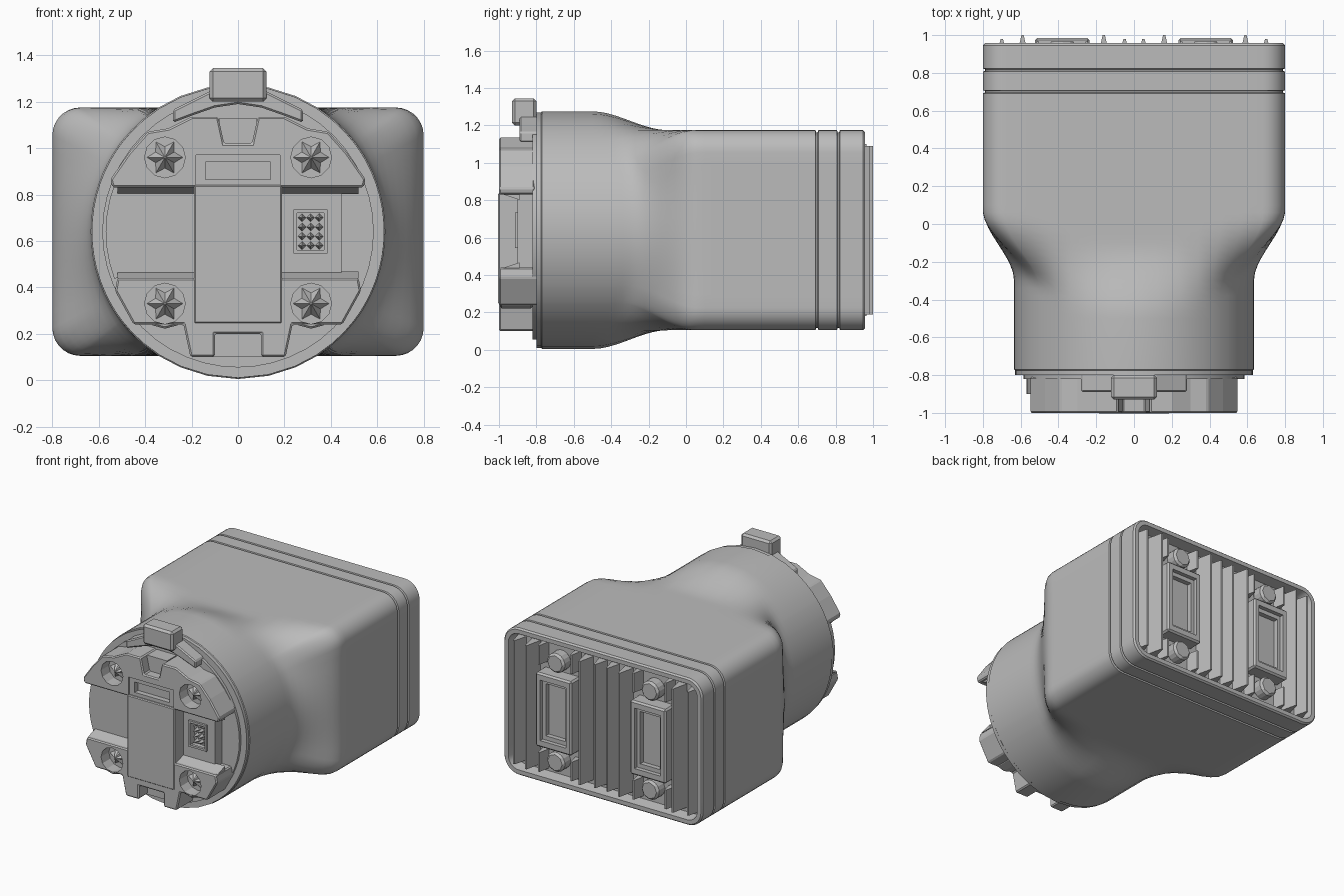
import bpy, bmesh
from math import sin, cos, pi, hypot, atan2

if "Cube" in bpy.data.objects:
    bpy.data.objects.remove(bpy.data.objects["Cube"])

GREY = (0.5, 0.5, 0.5, 1)
grey = bpy.data.materials.new("housing grey")
grey.use_nodes = True
grey.diffuse_color = GREY
grey.node_tree.nodes["Principled BSDF"].inputs["Base Color"].default_value = GREY
CZ = 0.64   # height of the main axis


def finish(name, bm, bevel=0.0, smooth=False):
    bmesh.ops.recalc_face_normals(bm, faces=bm.faces)
    mesh = bpy.data.meshes.new(name)
    bm.to_mesh(mesh)
    bm.free()
    mesh.materials.append(grey)
    ob = bpy.data.objects.new(name, mesh)
    bpy.context.collection.objects.link(ob)
    bpy.ops.object.select_all(action='DESELECT')
    ob.select_set(True)
    bpy.context.view_layer.objects.active = ob
    if bevel:
        mod = ob.modifiers.new("edge", 'BEVEL')
        mod.width, mod.segments = bevel, 1
        bpy.ops.object.modifier_apply(modifier=mod.name)
    if smooth:
        bpy.ops.object.shade_smooth_by_angle(angle=0.5)
    return ob


def loft(name, rings, bevel=0.0, smooth=False):
    """Skin matching closed rings of points and cap both ends."""
    bm = bmesh.new()
    rows = [[bm.verts.new(p) for p in ring] for ring in rings]
    n = len(rows[0])
    for a, b in zip(rows, rows[1:]):
        for i in range(n):
            j = (i + 1) % n
            bm.faces.new((a[i], a[j], b[j], b[i]))
    bm.faces.new(rows[0])
    bm.faces.new(rows[-1])
    return finish(name, bm, bevel, smooth)


def prism(name, pts, y0, y1, bevel=0.0, smooth=False):
    return loft(name, [[(x, y, z) for x, z in pts] for y in (y0, y1)], bevel, smooth)


def rect(x0, x1, z0, z1):
    return [(x0, z0), (x1, z0), (x1, z1), (x0, z1)]


def circle(x, z, r, n=48):
    return [(x + r * cos(2 * pi * i / n), z + r * sin(2 * pi * i / n)) for i in range(n)]


def mirrored(half):
    return half + [(-x, z) for x, z in reversed(half)]


def cut(ob, pts, y0, y1):
    tool = prism("cutter", pts, y0, y1)
    tool.hide_render = True
    mod = ob.modifiers.new("cut", 'BOOLEAN')
    mod.operation, mod.solver, mod.object = 'DIFFERENCE', 'EXACT', tool
    bpy.context.view_layer.objects.active = ob
    bpy.ops.object.modifier_apply(modifier=mod.name)
    bpy.data.objects.remove(tool)


def rounded(hx, hz, r, seg=7, edge=12):
    """Rounded rectangle about the axis, with subdivided sides."""
    pts = []
    corners = [(1, 1), (-1, 1), (-1, -1), (1, -1)]
    for k, (sx, sz) in enumerate(corners):
        for i in range(seg + 1):
            a = (k + i / seg) * pi / 2
            pts.append((sx * (hx - r) + r * cos(a), sz * (hz - r) + r * sin(a)))
        nx, nz = corners[(k + 1) % 4]
        a = (k + 1) * pi / 2
        end = (nx * (hx - r) + r * cos(a), nz * (hz - r) + r * sin(a))
        start = pts[-1]
        for i in range(1, edge):
            t = i / edge
            pts.append(tuple(s + (e - s) * t for s, e in zip(start, end)))
    return pts


def ease(t):
    t = min(max(t, 0), 1)
    return t * t * (3 - 2 * t)


# Housing: round neck flowing into a rounded box with a recessed back
box = rounded(0.8, 0.535, 0.12)


def blend_ring(y, r=0.635):
    ring = []
    for x, z in box:
        d = hypot(x, z)
        side = abs(x) / d
        w = ease((side - 0.3) / 0.7)
        t = ease((y + 0.5 - 0.2 * w) / (0.4 - 0.02 * w))
        k = (r / d) * (1 - t) + t
        ring.append((x * k, y, CZ + z * k))
    return ring


def box_ring(y, inset=0.0):
    return [(x, y, CZ + z) for x, z in rounded(0.8 - inset, 0.535 - inset, 0.12 - inset)]


rings = [blend_ring(-0.8, 0.63), blend_ring(-0.775, 0.63), blend_ring(-0.77)]
rings += [blend_ring(-0.5 + 0.04 * i) for i in range(17)]
for y in (0.7, 0.815):
    rings += [box_ring(y - 0.008), box_ring(y - 0.004, 0.012),
              box_ring(y + 0.004, 0.012), box_ring(y + 0.008)]
rings += [box_ring(0.945), box_ring(0.957, 0.01), box_ring(0.957, 0.04), box_ring(0.88, 0.055)]
loft("housing", rings, smooth=True)

# Cooling fins on the back


def fin(x, tip, z0, z1, half=0.035):
    section = [(x - half, 0.87), (x + half, 0.87), (x + 0.006, tip), (x - 0.006, tip)]
    loft("cooling_fin", [[(px, py, z) for px, py in section] for z in (z0, z1)])


for s in (-1, 1):
    for x, tip in ((0.05, 0.98), (0.16, 1.0), (0.59, 1.0), (0.7, 0.98)):
        fin(s * x, tip, 0.19, 1.09)
    for x in (0.25, 0.51):
        for z in (0.18, 0.96):
            fin(s * x, 0.965, z, z + 0.14, 0.025)
    # Back sockets with a stepped opening, and a screw boss above and below
    socket = prism("back_socket", rect(s * 0.38 - 0.145, s * 0.38 + 0.145, 0.37, 0.91),
                   0.87, 0.985, 0.012)
    cut(socket, rect(s * 0.38 - 0.105, s * 0.38 + 0.105, 0.42, 0.86), 0.955, 1.1)
    cut(socket, rect(s * 0.38 - 0.08, s * 0.38 + 0.08, 0.45, 0.83), 0.92, 1.1)
    for z in (0.28, 1.0):
        prism("back_screw_boss", circle(s * 0.38, z, 0.075, 8), 0.87, 0.965, 0.015)

# Front disc and its side panels
prism("front_disc", circle(0, CZ, 0.585), -0.82, -0.79, smooth=True)
left = [(0.57 * cos(a), CZ + 0.57 * sin(a)) for a in [pi - 0.36 + 0.12 * i for i in range(7)]]
prism("plain_side_panel", left + [(-0.18, 0.44), (-0.18, 0.84)], -0.9, -0.81)
panel = prism("socket_side_panel", rect(0.18, 0.445, 0.43, 0.84), -0.9, -0.81)
cut(panel, rect(0.25, 0.375, 0.555, 0.725), -1, -0.86)
rim = prism("socket_rim", rect(0.24, 0.385, 0.545, 0.735), -0.915, -0.895)
cut(rim, rect(0.255, 0.37, 0.56, 0.72), -1, -0.8)

# Contact pins in the side socket
for i in range(3):
    for j in range(4):
        pin = circle(0.276 + 0.037 * i, 0.58 + 0.04 * j, 0.019, 4)
        tip = circle(0.276 + 0.037 * i, 0.58 + 0.04 * j, 0.003, 4)
        loft("contact_pin", [[(x, -0.855, z) for x, z in pin], [(x, -0.905, z) for x, z in tip]])

# Upper and lower mounting blocks with central notches
upper = prism("upper_block", mirrored([
    (0.54, 0.83), (0.55, 0.865), (0.47, 0.98), (0.39, 1.07), (0.3, 1.085),
    (0.2, 1.135), (0.085, 1.135), (0.06, 1.02)]), -1.0, -0.81, 0.008)
cut(upper, rect(-0.18, 0.18, 0.835, 0.97), -1.1, -0.988)
cut(upper, rect(-0.14, 0.14, 0.865, 0.94), -1.1, -0.95)
lower = prism("lower_block", mirrored([
    (0.1, 0.2), (0.1, 0.1), (0.205, 0.1), (0.235, 0.24),
    (0.45, 0.24), (0.53, 0.385), (0.52, 0.44)]), -1.0, -0.79, 0.008)
prism("slot_sill", rect(-0.08, 0.08, 1.0, 1.13), -0.93, -0.81)
prism("lower_sill", rect(-0.13, 0.13, 0.1, 0.21), -0.9, -0.79)

# Raised centre panel
prism("centre_panel", rect(-0.19, 0.19, 0.245, 0.84), -1.004, -0.81, 0.006)

# Sloped ledges where the blocks meet the side panels
for s in (-1, 1):
    for z, dz in ((0.832, -0.03), (0.438, 0.03)):
        a, b = sorted((s * 0.19, s * 0.52))
        sec = [(-0.98, z), (-0.89, z), (-0.89, z + dz)]
        loft("block_ledge", [[(x, y, h) for y, h in sec] for x in (a, b)])

# Corner screws: round sockets holding six-pointed heads
for block, z in ((upper, 0.96), (lower, 0.33)):
    for s in (-1, 1):
        x = s * 0.315
        boss = prism("screw_collar", circle(x, z, 0.108, 12), -0.995, -0.82, 0.008)
        for ob in (block, boss):
            cut(ob, circle(x, z, 0.088, 12), -1.1, -0.91)
        star, point = [], []
        for i in range(12):
            a = i * pi / 6 + pi / 6
            r = 0.084 if i % 2 else 0.05
            star.append((x + r * cos(a), -0.905, z + r * sin(a)))
            point.append((x + 0.06 * r * cos(a), -0.965, z + 0.06 * r * sin(a)))
        loft("screw_head", [star, point])

# Locking key on top of the disc, with its curved arms
arm = [(0.28, 1.11), (0.28, 1.165), (0.21, 1.2), (0.12, 1.245)]
arm_pts = [(0.0, 1.19), (0.1, 1.175), (0.2, 1.14)] + arm
prism("key_arms", arm_pts + [(-x, z) for x, z in reversed(arm_pts[1:])], -0.89, -0.79, 0.008)
prism("locking_key", rect(-0.122, 0.122, 1.2, 1.345), -0.93, -0.8, 0.015)
